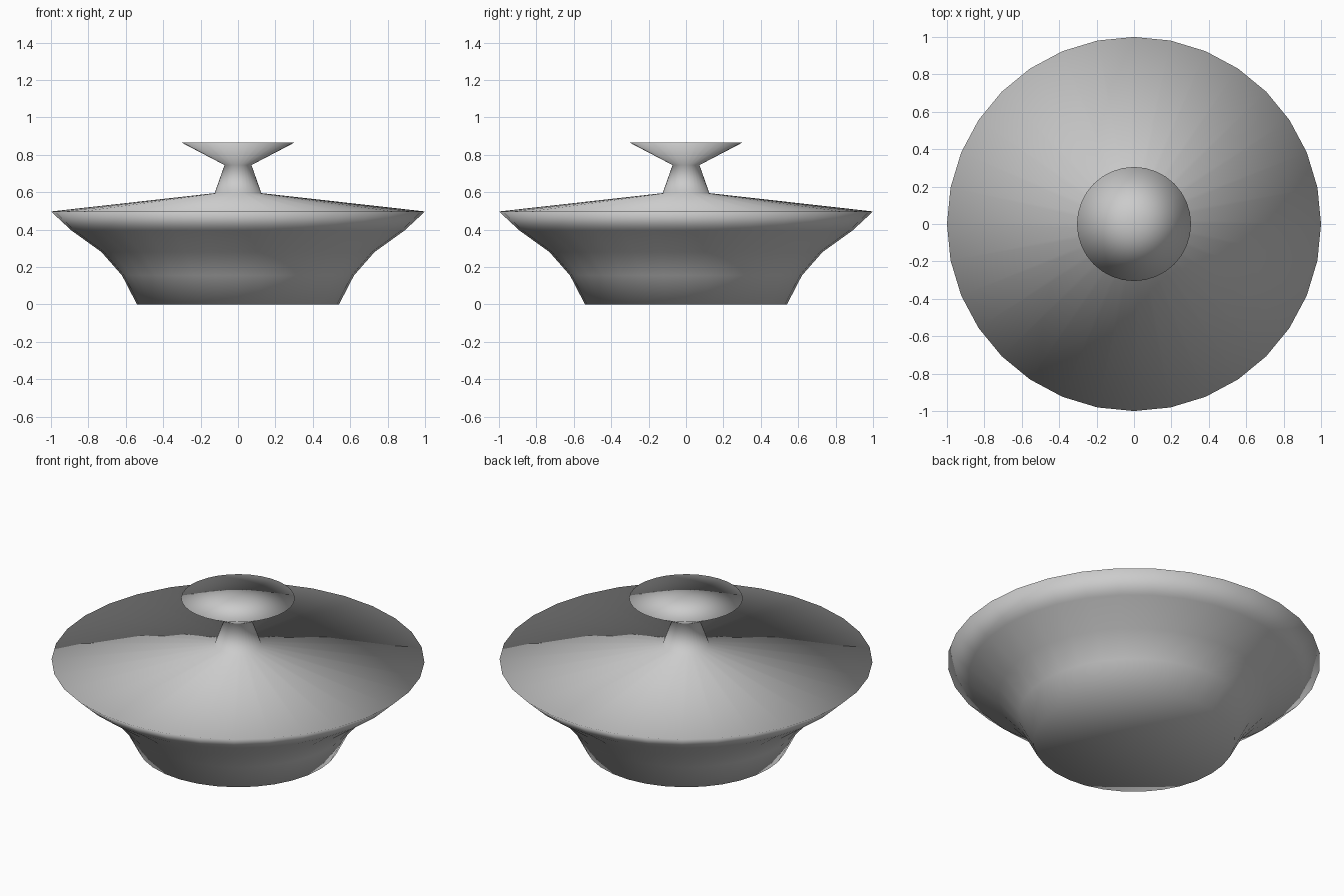
import bpy, bmesh
from math import pi, cos, sin

if "Cube" in bpy.data.objects:
    bpy.data.objects.remove(bpy.data.objects["Cube"])

SIDES = 32


def lathe(name, profile):
    """Turn a (radius, z) profile around z; radius 0 makes a pole."""
    bm = bmesh.new()
    rings = []
    for r, z in profile:
        n = SIDES if r > 0 else 1
        rings.append([bm.verts.new((r * cos(2 * pi * i / SIDES), r * sin(2 * pi * i / SIDES), z))
                      for i in range(n)])
    for low, high in zip(rings, rings[1:]):
        for i in range(SIDES):
            j = (i + 1) % SIDES
            if len(low) == 1:
                bm.faces.new((low[0], high[j], high[i]))
            elif len(high) == 1:
                bm.faces.new((low[i], low[j], high[0]))
            else:
                bm.faces.new((low[i], low[j], high[j], high[i]))
    for f in bm.faces:
        f.smooth = True
    mesh = bpy.data.meshes.new(name)
    bm.to_mesh(mesh)
    bm.free()
    obj = bpy.data.objects.new(name, mesh)
    bpy.context.collection.objects.link(obj)
    return obj


# Flared bowl with its closed foot
bowl = [(0, 0), (0.54, 0), (0.62, 0.155), (0.73, 0.28), (0.89, 0.395), (1.0, 0.497)]
# Shallow conical lid
lid = [(0.125, 0.595)]
# Waisted neck and flat-topped knob
knob = [(0.072, 0.745), (0.305, 0.867), (0, 0.867)]

# One continuous skin, so the smooth shading runs across all parts
lathe("lidded_bowl", bowl + lid + knob)
